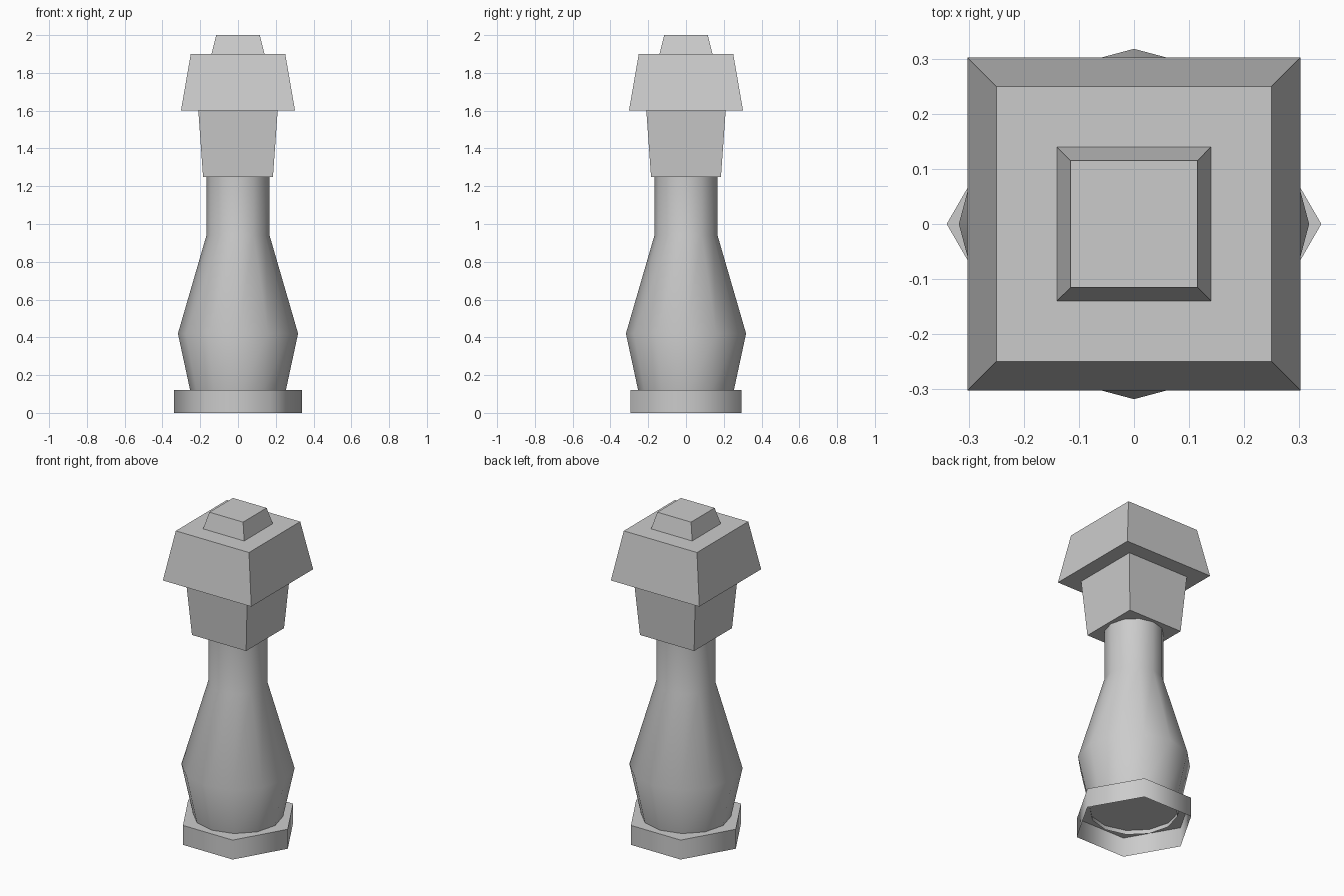
import bpy
import bmesh
from math import cos, sin, pi, radians

cube = bpy.data.objects.get("Cube")
if cube:
    bpy.data.objects.remove(cube, do_unlink=True)

stone = bpy.data.materials.new("light grey")
stone.use_nodes = True
GREY = (0.6, 0.6, 0.6, 1)
stone.diffuse_color = GREY
stone.node_tree.nodes["Principled BSDF"].inputs["Base Color"].default_value = GREY


def loft(name, sides, profile, turn=0.0, bottom=True, top=True, smooth=None):
    """Stack of regular polygon rings given as (corner radius, height)."""
    bm = bmesh.new()
    rings = [[bm.verts.new((r * cos(turn + 2 * pi * i / sides),
                            r * sin(turn + 2 * pi * i / sides), z))
              for i in range(sides)] for r, z in profile]
    for low, high in zip(rings, rings[1:]):
        for i in range(sides):
            j = (i + 1) % sides
            bm.faces.new((low[i], low[j], high[j], high[i]))
    if bottom:
        bm.faces.new(rings[0][::-1])
    if top:
        bm.faces.new(rings[-1])
    mesh = bpy.data.meshes.new(name)
    bm.to_mesh(mesh)
    bm.free()
    mesh.materials.append(stone)
    obj = bpy.data.objects.new(name, mesh)
    bpy.context.collection.objects.link(obj)
    if smooth:
        bpy.ops.object.select_all(action='DESELECT')
        obj.select_set(True)
        bpy.context.view_layer.objects.active = obj
        bpy.ops.object.shade_smooth_by_angle(angle=radians(smooth))
    return obj


def block(name, half_low, half_high, z_low, z_high):
    """Square tapered block given by its half widths."""
    return loft(name, 4, [(half_low * 2 ** 0.5, z_low), (half_high * 2 ** 0.5, z_high)], turn=pi / 4)


# Hexagonal foot, hollow underneath
loft("foot", 6, [(0.34, 0), (0.34, 0.12)], bottom=False, smooth=65)

# Bulging body and neck, an open twelve-sided tube
loft("body", 12, [(0.247, 0.09), (0.318, 0.42), (0.167, 0.94), (0.167, 1.25)],
     bottom=False, top=False, smooth=40)

# Square tapered blocks of the head
block("collar", 0.185, 0.21, 1.25, 1.6)
block("head", 0.302, 0.25, 1.6, 1.9)
block("cap", 0.14, 0.115, 1.9, 2.0)
